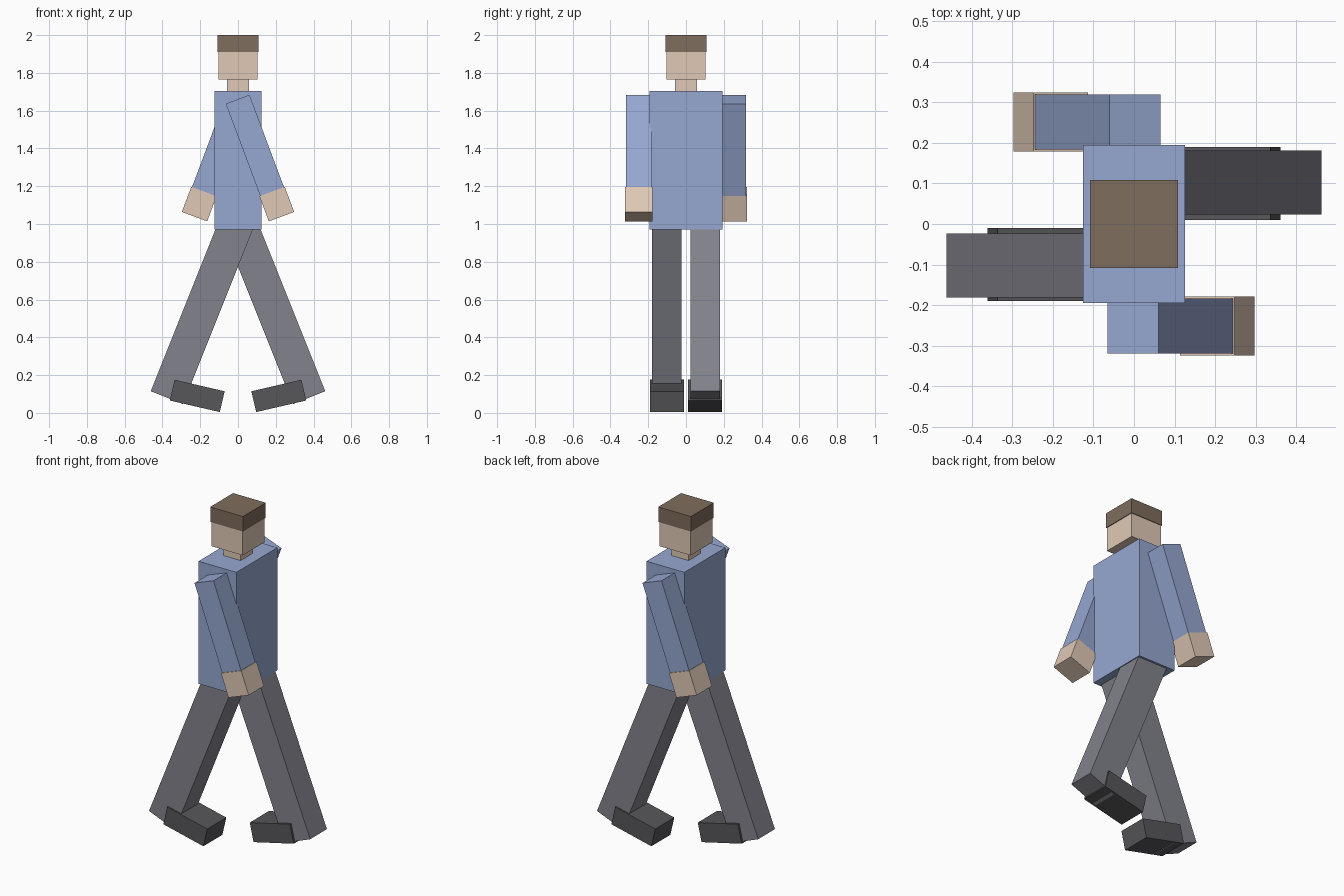
import bpy
from math import radians
from mathutils import Matrix, Vector

if "Cube" in bpy.data.objects:
    bpy.data.objects.remove(bpy.data.objects["Cube"], do_unlink=True)


def material(name, *rgb):
    """Flat material from 0-255 display values, stored as linear."""
    linear = [((c / 255 + 0.055) / 1.055) ** 2.4 for c in rgb] + [1.0]
    mat = bpy.data.materials.new(name)
    mat.use_nodes = True
    mat.diffuse_color = linear
    mat.node_tree.nodes["Principled BSDF"].inputs["Base Color"].default_value = linear
    return mat


skin = material("skin", 224, 201, 182)
shirt = material("shirt blue", 150, 167, 208)
trousers = material("trouser grey", 130, 130, 140)
leather = material("shoe charcoal", 87, 86, 90)
brown = material("hair brown", 127, 109, 93)


def box(name, mat, size, centre, tilt=0):
    """Box of a given size, tilted about the y axis (degrees)."""
    bpy.ops.mesh.primitive_cube_add(size=1)
    obj = bpy.context.object
    obj.name = obj.data.name = name
    obj.data.transform(Matrix.Diagonal((*size, 1)))
    obj.rotation_euler.y = radians(tilt)
    obj.location = centre
    obj.data.materials.append(mat)
    return obj


def along(start, tilt, distance):
    """Point reached going down a limb tilted about the y axis."""
    return Vector(start) + Matrix.Rotation(radians(tilt), 3, 'Y') @ Vector((0, 0, -distance))


# Head, neck and torso
box("torso", shirt, (0.25, 0.388, 0.733), (0, 0, 1.337))
box("neck", skin, (0.114, 0.114, 0.1), (0, 0, 1.73))
box("head", skin, (0.208, 0.208, 0.15), (0, 0, 1.84))
box("hair", brown, (0.216, 0.216, 0.09), (0, 0, 1.955))

# Limbs in mid stride: the second side is the first turned half around z
for side, s in (("right", 1), ("left", -1)):
    # Arm and hand share one axis
    shoulder, swing = (-0.002 * s, -0.251 * s, 1.66), -20.5 * s
    box(side + "_arm", shirt, (0.134, 0.135, 0.525),
        along(shoulder, swing, 0.2625), swing)
    box(side + "_hand", skin, (0.143, 0.145, 0.142),
        along(shoulder, swing, 0.592), swing)

    # Leg hangs from the hip, inside the torso
    hip, stride = (0, -0.102 * s, 1.022), 21.8 * s
    box(side + "_leg", trousers, (0.184, 0.158, 1.014),
        along(hip, stride, 0.507), stride)

    # Shoe slopes down towards the middle
    box(side + "_shoe", leather, (0.272, 0.18, 0.113),
        (-0.216 * s, -0.1 * s, 0.09), 13 * s)
